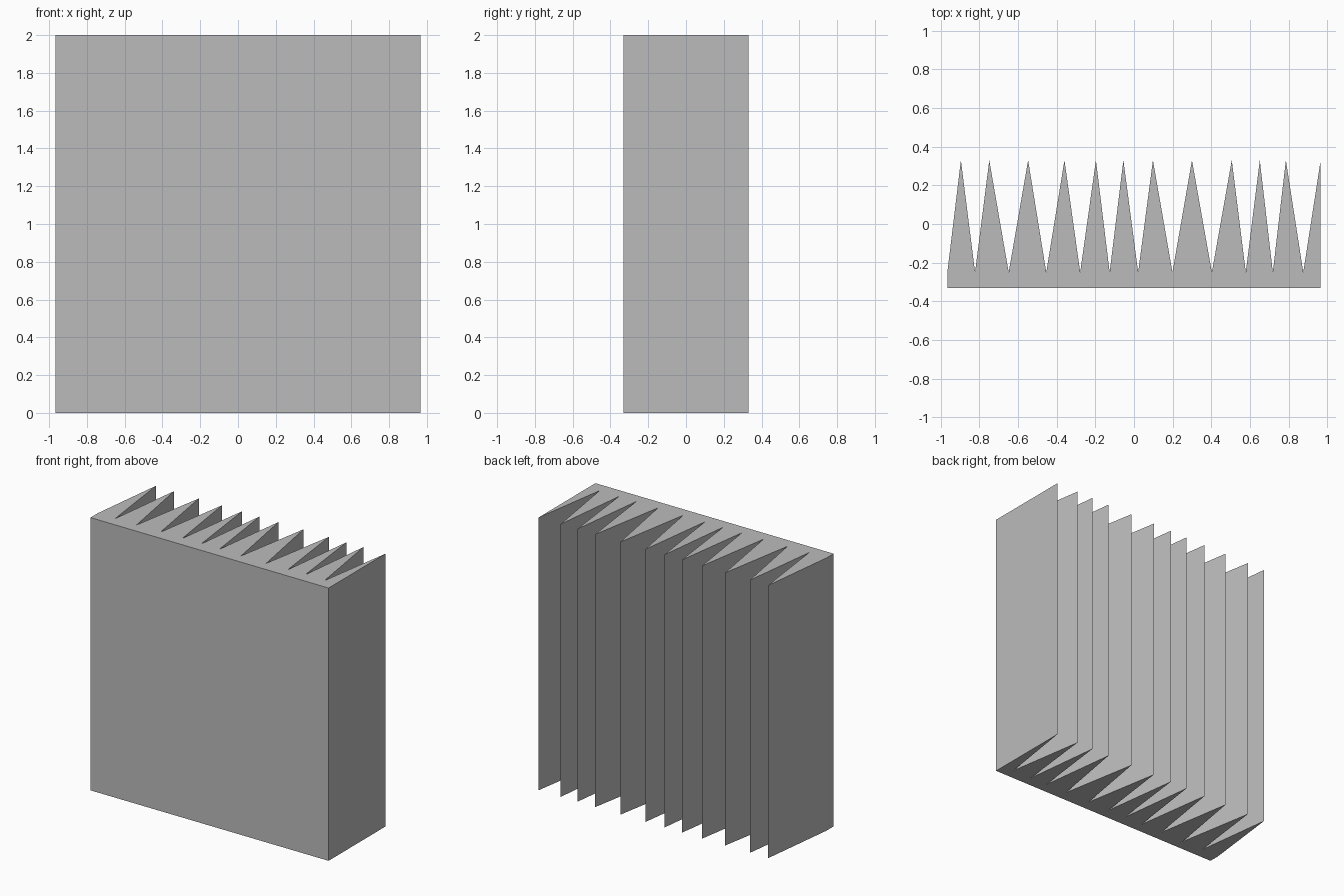
import bpy
import bmesh

cube = bpy.data.objects.get("Cube")
if cube:
    bpy.data.objects.remove(cube, do_unlink=True)

HALF_W, HALF_D, HEIGHT = 0.966, 0.33, 2.0
VALLEY_Y = -0.25

# One plain grey material
grey = bpy.data.materials.new("plain grey")
grey.use_nodes = True
colour = (0.5, 0.5, 0.5, 1.0)
grey.diffuse_color = colour
grey.node_tree.nodes["Principled BSDF"].inputs["Base Color"].default_value = colour

# Fin tips across the back; each groove lies midway between two tips
tips = [-0.896, -0.749, -0.548, -0.36, -0.197, -0.055,
        0.098, 0.3, 0.506, 0.651, 0.786, HALF_W]
profile = [(-HALF_W, -HALF_D), (-HALF_W, VALLEY_Y)]
for i, x in enumerate(tips):
    if i:
        profile.append(((tips[i - 1] + x) / 2, VALLEY_Y))
    profile.append((x, HALF_D))
profile.append((HALF_W, -HALF_D))

# Finned panel: the profile raised to full height
bm = bmesh.new()
base = bm.faces.new([bm.verts.new((x, y, 0)) for x, y in profile])
raised = bmesh.ops.extrude_face_region(bm, geom=[base], use_keep_orig=True)
top = [v for v in raised["geom"] if isinstance(v, bmesh.types.BMVert)]
bmesh.ops.translate(bm, verts=top, vec=(0, 0, HEIGHT))
bmesh.ops.recalc_face_normals(bm, faces=bm.faces)

mesh = bpy.data.meshes.new("finned_panel")
bm.to_mesh(mesh)
bm.free()
mesh.materials.append(grey)
panel = bpy.data.objects.new("finned_panel", mesh)
bpy.context.collection.objects.link(panel)
